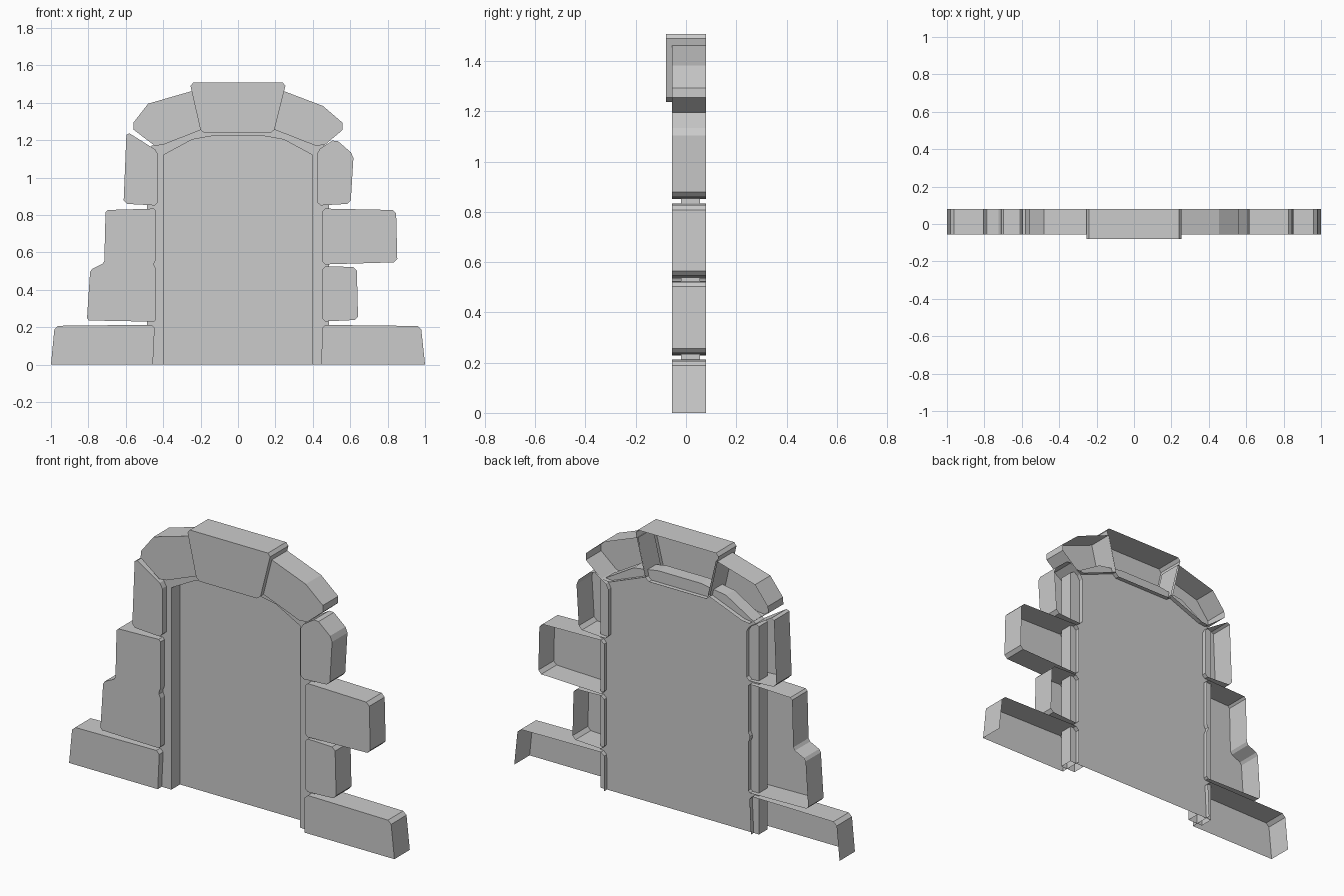
import bpy
from mathutils import Vector

if "Cube" in bpy.data.objects:
    bpy.data.objects.remove(bpy.data.objects["Cube"])

BACK, STONE_FRONT, FRAME_FRONT, PANEL_Y = 0.08, -0.055, -0.02, 0.055


def make(name, verts, faces):
    me = bpy.data.meshes.new(name)
    me.from_pydata(verts, [], faces)
    me.update()
    ob = bpy.data.objects.new(name, me)
    bpy.context.collection.objects.link(ob)
    return ob


def chamfer(corners, size):
    """Cut each corner of an outline, leaving those on the ground sharp."""
    out, n = [], len(corners)
    for i in range(n):
        p = Vector(corners[i])
        if p.y == 0:
            out.append(p)
            continue
        for q in (Vector(corners[i - 1]), Vector(corners[(i + 1) % n])):
            out.append(p + (q - p).normalized() * size)
    return out


def stone(name, corners, front=STONE_FRONT, size=0.018):
    """Clockwise x-z outline -> hollow block: front face and rim, open back and ground side."""
    pts = chamfer(corners, size) if size else [Vector(c) for c in corners]
    n = len(pts)
    verts = [(p.x, y, p.y) for y in (front, BACK) for p in pts]
    faces = [tuple(reversed(range(n)))]
    for i in range(n):
        j = (i + 1) % n
        if pts[i].y == 0 and pts[j].y == 0:
            continue
        faces.append((i, j, j + n, i + n))
    return make(name, verts, faces)


# Left side stones, the two middle ones joined in one stepped block
stone("left_base_stone", [(-1, 0), (-.98, .207), (-.445, .213), (-.455, 0)])
stone("left_middle_stones", [(-.808, .236), (-.79, .507), (-.715, .543), (-.708, .826),
                             (-.438, .834), (-.438, .552), (-.456, .536), (-.438, .52),
                             (-.438, .229)], size=0.011)
stone("left_upper_stone", [(-.612, .86), (-.596, 1.246), (-.427, 1.14), (-.427, .85)])

# Right side stones
stone("right_base_stone", [(.447, 0), (.449, .212), (.978, .206), (1, 0)])
stone("right_lower_stone", [(.449, .23), (.449, .526), (.635, .521), (.642, .239)])
stone("right_middle_stone", [(.449, .535), (.449, .834), (.845, .826), (.852, .547)])
stone("right_upper_stone", [(.423, .85), (.423, 1.145), (.52, 1.207), (.618, 1.122), (.602, .86)])

# Arch stones and projecting keystone
stone("left_arch_stone", [(-.56, 1.257), (-.558, 1.295), (-.48, 1.395), (-.24, 1.464),
                          (-.19, 1.258), (-.40, 1.175), (-.445, 1.17)], size=0)
stone("right_arch_stone", [(.19, 1.258), (.24, 1.464), (.455, 1.382), (.56, 1.292),
                           (.56, 1.255), (.465, 1.175), (.415, 1.17)], size=0)
stone("keystone", [(-.197, 1.237), (-.258, 1.507), (.258, 1.507), (.19, 1.237)], front=-0.08)

# Door frame: outer wall, front band and inner reveal follow matching arches
half_in = [(.395, 0), (.395, 1.122), (.245, 1.203), (.115, 1.226)]
half_out = [(.487, 0), (.487, 1.155), (.285, 1.275), (.13, 1.30)]


def arch(half):
    return [(-x, z) for x, z in half] + list(reversed(half))


inner, outer = arch(half_in), arch(half_out)
rings = [(outer, PANEL_Y), (outer, FRAME_FRONT), (inner, FRAME_FRONT), (inner, PANEL_Y)]
n = len(inner)
verts = [(x, y, z) for ring, y in rings for x, z in ring]
faces = [(r * n + i, r * n + i + 1, (r + 1) * n + i + 1, (r + 1) * n + i)
         for r in range(3) for i in range(n - 1)]
make("door_frame", verts, faces)

# Recessed door panel closing the back of the frame
make("door_panel", [(x, PANEL_Y, z) for x, z in outer], [tuple(reversed(range(n)))])
